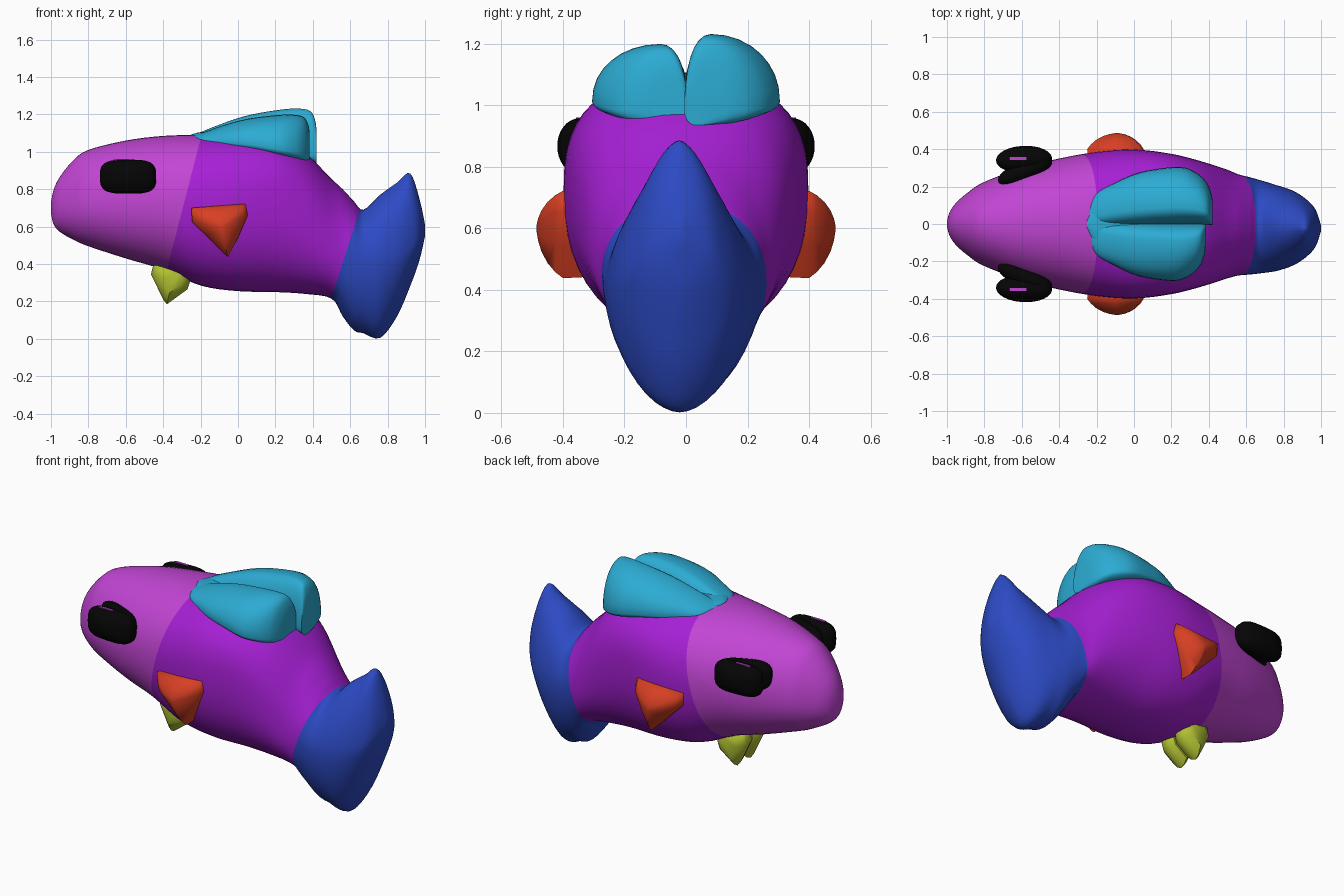
import bpy, bmesh, math
from mathutils import Vector, Matrix

if "Cube" in bpy.data.objects:
    bpy.data.objects.remove(bpy.data.objects["Cube"])


def mat(name, r, g, b):
    m = bpy.data.materials.new(name)
    m.diffuse_color = (r, g, b, 1)
    m.use_nodes = True
    m.node_tree.nodes["Principled BSDF"].inputs["Base Color"].default_value = m.diffuse_color
    return m


ORCHID = mat("orchid", .54, .06, .66)
PURPLE = mat("purple", .38, .014, .66)
CYAN = mat("cyan", .025, .41, .65)
BLUE = mat("blue", .026, .07, .56)
RED = mat("orange_red", .68, .05, .017)
LIME = mat("lime", .43, .52, .032)
BLACK = mat("black", .0015, .0015, .0015)


def spline(rows, steps):
    """Catmull-Rom interpolation of rows of numbers."""
    out = []
    for i in range(len(rows) - 1):
        a, b, c, d = (rows[max(0, min(len(rows) - 1, i + k))] for k in (-1, 0, 1, 2))
        for s in range(steps):
            t = s / steps
            out.append([.5 * (2*q + (r - p)*t + (2*p - 5*q + 4*r - s_)*t*t
                              + (3*q - p - 3*r + s_)*t**3)
                        for p, q, r, s_ in zip(a, b, c, d)])
    out.append(list(rows[-1]))
    return out


def loft_mesh(rings):
    bm = bmesh.new()
    vs = [[bm.verts.new(p) for p in ring] for ring in rings]
    n = len(rings[0])
    for a, b in zip(vs, vs[1:]):
        for i in range(n):
            j = (i + 1) % n
            bm.faces.new((a[i], a[j], b[j], b[i]))
    bm.faces.new(vs[0])
    bm.faces.new(vs[-1])
    bmesh.ops.recalc_face_normals(bm, faces=bm.faces)
    return bm


def finish(name, bm, mats, angle=50):
    me = bpy.data.meshes.new(name)
    for f in bm.faces:
        f.smooth = True
    bm.to_mesh(me)
    bm.free()
    me.set_sharp_from_angle(angle=math.radians(angle))
    for m in mats:
        me.materials.append(m)
    ob = bpy.data.objects.new(name, me)
    bpy.context.collection.objects.link(ob)
    return ob


def section(x, y, z, left, right, up, down, n, n_low=None, count=48):
    """Superellipse ring across x with separate radii in each direction."""
    ring = []
    for k in range(count):
        t = 2 * math.pi * k / count
        c, s = math.cos(t), math.sin(t)
        e = 2 / (n if s > 0 else n_low or n)
        py = math.copysign(abs(c) ** e, c) * (left if c > 0 else right)
        pz = math.copysign(abs(s) ** e, s) * (up if s > 0 else down)
        ring.append((x, y + py, z + pz))
    return ring


# Body and tail: x, bottom, widest height, top, half width, squareness
stations = [
    (-1.0, .67, .70, .73, .015, 2), (-.985, .61, .70, .80, .065, 2),
    (-.95, .57, .70, .87, .115, 2), (-.88, .53, .71, .955, .175, 2),
    (-.8, .495, .72, 1.01, .225, 2), (-.6, .43, .73, 1.06, .30, 2.1),
    (-.4, .37, .73, 1.085, .35, 2.1), (-.2, .285, .72, 1.09, .385, 2.3),
    (0, .255, .72, 1.085, .398, 2.7), (.2, .25, .71, 1.06, .375, 2.9),
    (.36, .24, .61, .99, .335, 2.7), (.5, .215, .48, .855, .29, 2.2),
    (.56, .12, .46, .80, .27, 2), (.62, .045, .44, .735, .26, 1.9),
    (.67, .03, .42, .69, .25, 1.9), (.76, .005, .42, .77, .23, 1.8),
    (.85, .12, .44, .835, .20, 1.7), (.92, .28, .47, .885, .155, 1.6),
    (.97, .42, .54, .75, .10, 1.8), (1.0, .55, .58, .61, .015, 2)]
bm = loft_mesh([section(x, -.022 * min(1, max(0, (x - .5) / .26)), m, w, w, t - m, m - b,
                        n, min(n, 2.25))
                for x, b, m, t, w, n in spline(stations, 4)])
# Slanted colour borders of head and tail
borders = [(Vector((-.2, 0, 1.07)), Vector((1, 0, -.257))),
           (Vector((.5, 0, .22)), Vector((1, 0, -.32)))]
for co, no in borders:
    bmesh.ops.bisect_plane(bm, geom=bm.verts[:] + bm.edges[:] + bm.faces[:],
                           plane_co=co, plane_no=no, dist=1e-5)
for f in bm.faces:
    c = f.calc_center_median()
    f.material_index = sum((c - co).dot(no) > 0 for co, no in borders)
finish("body_and_tail", bm, [ORCHID, PURPLE, BLUE], 60)

# Twin back fins: x, outer edge, base height, top
lobe = [(-.245, .09, 1.06, 1.085), (-.2, .165, 1.055, 1.105), (-.1, .22, 1.05, 1.145),
        (0, .265, 1.045, 1.18), (.1, .29, 1.035, 1.205), (.25, .305, 1.01, 1.228),
        (.34, .27, .995, 1.23), (.39, .22, .985, 1.215), (.412, .17, .985, 1.17),
        (.42, .13, .985, 1.12)]
for side, kx, kz, label in ((1, 1, 1, "left"), (-1, .945, .86, "right")):
    rings = []
    for x, o, z, t in spline(lobe, 4):
        inner = -.006
        px = -.245 + (x + .245) * kx
        peak = inner + (o - inner) * .3
        wide, slim = o - peak, peak - inner
        radii = (wide, slim) if side > 0 else (slim, wide)
        rings.append(section(px, side * peak, z, *radii, (t - z) * kz, .05, 2.1, count=32))
    finish("back_fin_" + label, loft_mesh(rings), [CYAN], 60)

# Low saddle that joins the front of the back fins: x, half width, top
saddle = [(-.25, .06, 1.092), (-.2, .15, 1.105), (-.1, .21, 1.105), (0, .25, 1.1),
          (.1, .26, 1.085), (.2, .2, 1.07), (.28, .12, 1.04)]
finish("back_fin_saddle", loft_mesh([section(x, 0, t - .08, w, w, .08, .05, 2.4)
                                     for x, w, t in spline(saddle, 3)]), [CYAN], 60)


def pad(name, outline, profile, side, material, yaw=0, centre=(0, 0, 0), angle=45):
    """Outline in x-z, stacked along y with scale given by the profile."""
    n = len(outline)
    cx = sum(p[0] for p in outline) / n
    cz = sum(p[1] for p in outline) / n
    rings = [[(cx + (x - cx) * s, y, cz + (z - cz) * s) for x, z in outline]
             for y, s in profile]
    bm = loft_mesh(rings)
    bm.transform(Matrix.Translation(centre) @ Matrix.Rotation(yaw, 4, 'Z'))
    bm.transform(Matrix.Diagonal((1, side, 1, 1)))
    bmesh.ops.recalc_face_normals(bm, faces=bm.faces)
    return finish(name, bm, [material], angle)


def stadium(hx, hz, n=3.4):
    return [(p[1], p[2]) for p in section(0, 0, 0, hx, hx, hz, hz, n, count=40)]


side_fin = [(-.25, .70), (-.1, .712), (.04, .722), (.052, .66), (.0, .54),
            (-.055, .438), (-.085, .465), (-.17, .55), (-.245, .625)]
belly_fin = [(-.45, .41), (-.465, .345), (-.40, .21), (-.38, .185),
             (-.27, .265), (-.255, .31), (-.26, .41)]
dome = [(math.sin(a), math.cos(a)) for a in (math.pi / 2 * k / 8 for k in range(-7, 8))]

for side, label in ((1, "left"), (-1, "right")):
    # Side fins bulging out of the flanks
    pad("side_fin_" + label, side_fin,
        [(.33, .98), (.40, 1), (.425, .88), (.45, .70), (.47, .47), (.481, .25), (.486, .06)],
        side, RED, angle=75)
    # Small belly fins
    pad("belly_fin_" + label, belly_fin,
        [(.005, .7), (.03, .9), (.06, 1), (.09, .85), (.12, .5)], side, LIME)
    # Eyes: rounded outer pad and a backing pad lying along the head
    pad("eye_" + label, stadium(.15, .091),
        [(y * .073, s) for y, s in dome], side, BLACK, .04, (-.588, .345, .867))
    pad("eye_backing_" + label, stadium(.155, .087),
        [(y * .05, s ** .6) for y, s in dome], side, BLACK, .4, (-.582, .285, .867))
    # Orchid slivers on the upper rim of the eyes
    pad("eye_glint_" + label, stadium(.045, .004),
        [(-.007, 1), (.007, 1)], side, ORCHID, 0, (-.62, .35, .957))
